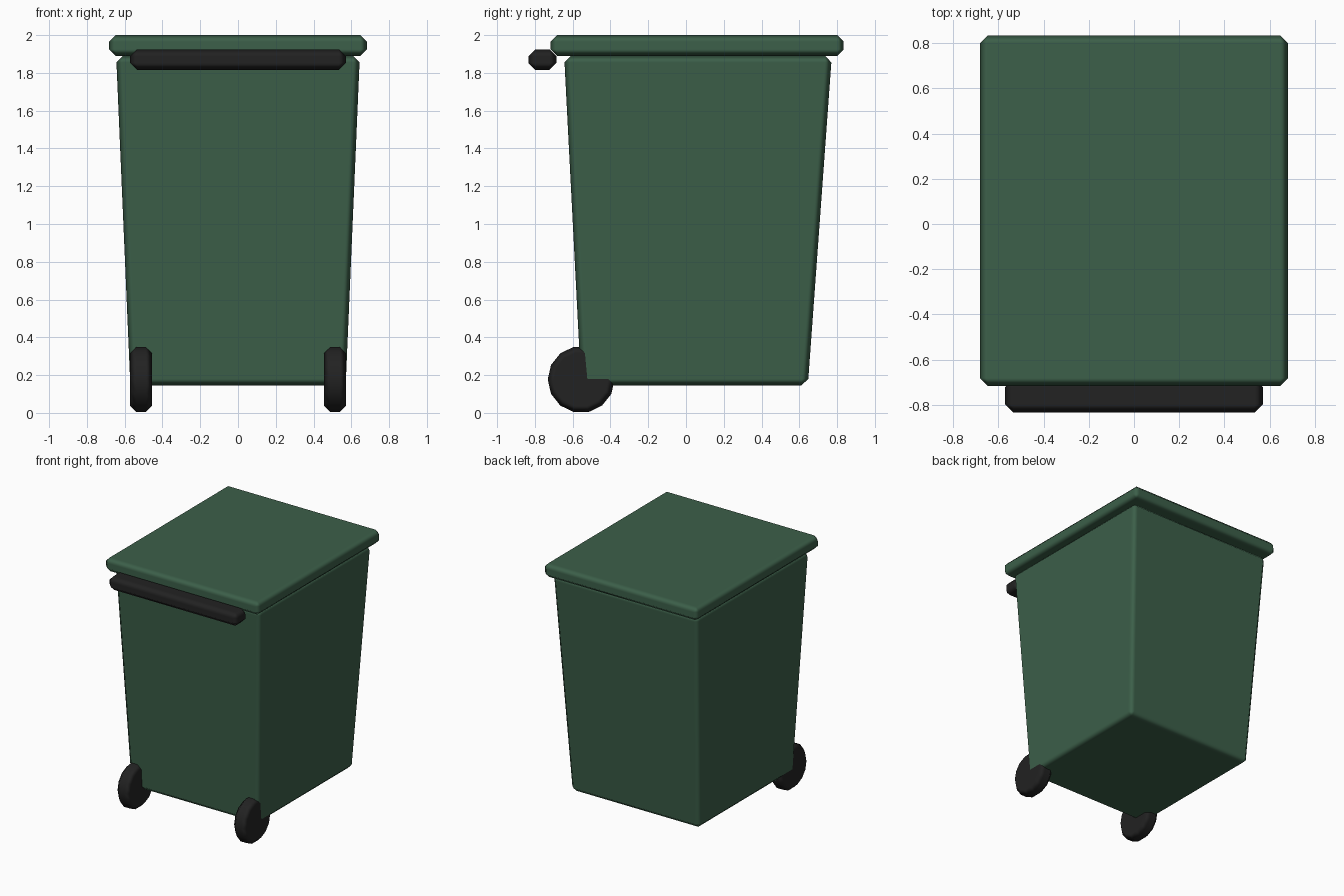
import bpy, bmesh, math
from mathutils import Matrix

if "Cube" in bpy.data.objects:
    bpy.data.objects.remove(bpy.data.objects["Cube"])


def material(name, color):
    m = bpy.data.materials.new(name)
    m.diffuse_color = (*color, 1)
    m.use_nodes = True
    m.node_tree.nodes["Principled BSDF"].inputs["Base Color"].default_value = m.diffuse_color
    return m


GREEN = material("bin green", (0.045, 0.115, 0.067))
BLACK = material("rubber black", (0.016, 0.016, 0.016))


def finish(name, bm, mat, bevel):
    """Turn a bmesh into a smooth-shaded object with softened edges."""
    bmesh.ops.recalc_face_normals(bm, faces=bm.faces)
    for f in bm.faces:
        f.smooth = True
    me = bpy.data.meshes.new(name)
    bm.to_mesh(me)
    bm.free()
    me.materials.append(mat)
    ob = bpy.data.objects.new(name, me)
    bpy.context.collection.objects.link(ob)
    mod = ob.modifiers.new("soft edges", 'BEVEL')
    mod.width = bevel
    mod.segments = 1
    mod.limit_method = 'ANGLE'
    mod.angle_limit = math.radians(40)
    mod.harden_normals = True
    return ob


def block(name, mat, bevel, low, high):
    """Box between two rectangles, each (half x, min y, max y, z)."""
    bm = bmesh.new()
    rings = []
    for hx, y0, y1, z in (low, high):
        rings.append([bm.verts.new(p) for p in
                      ((-hx, y0, z), (hx, y0, z), (hx, y1, z), (-hx, y1, z))])
    bm.faces.new(rings[0])
    bm.faces.new(rings[1])
    for i in range(4):
        j = (i + 1) % 4
        bm.faces.new((rings[0][i], rings[0][j], rings[1][j], rings[1][i]))
    return finish(name, bm, mat, bevel)


# Tapered body, overhanging lid, push handle
block("body", GREEN, 0.035, (0.57, -0.555, 0.645, 0.145), (0.645, -0.645, 0.772, 1.89))
block("lid", GREEN, 0.035, (0.682, -0.717, 0.835, 1.89), (0.682, -0.717, 0.835, 2.0))
block("handle", BLACK, 0.038, (0.572, -0.835, -0.685, 1.815), (0.572, -0.835, -0.685, 1.925))

# Two wheels under the front edge
for side, name in ((-1, "left_wheel"), (1, "right_wheel")):
    bm = bmesh.new()
    bmesh.ops.create_cone(bm, cap_ends=True, segments=14, radius1=0.177, radius2=0.177, depth=0.116,
                          matrix=Matrix.Translation((side * 0.513, -0.555, 0.177))
                          @ Matrix.Rotation(math.pi / 2, 4, 'Y'))
    finish(name, bm, BLACK, 0.033)
